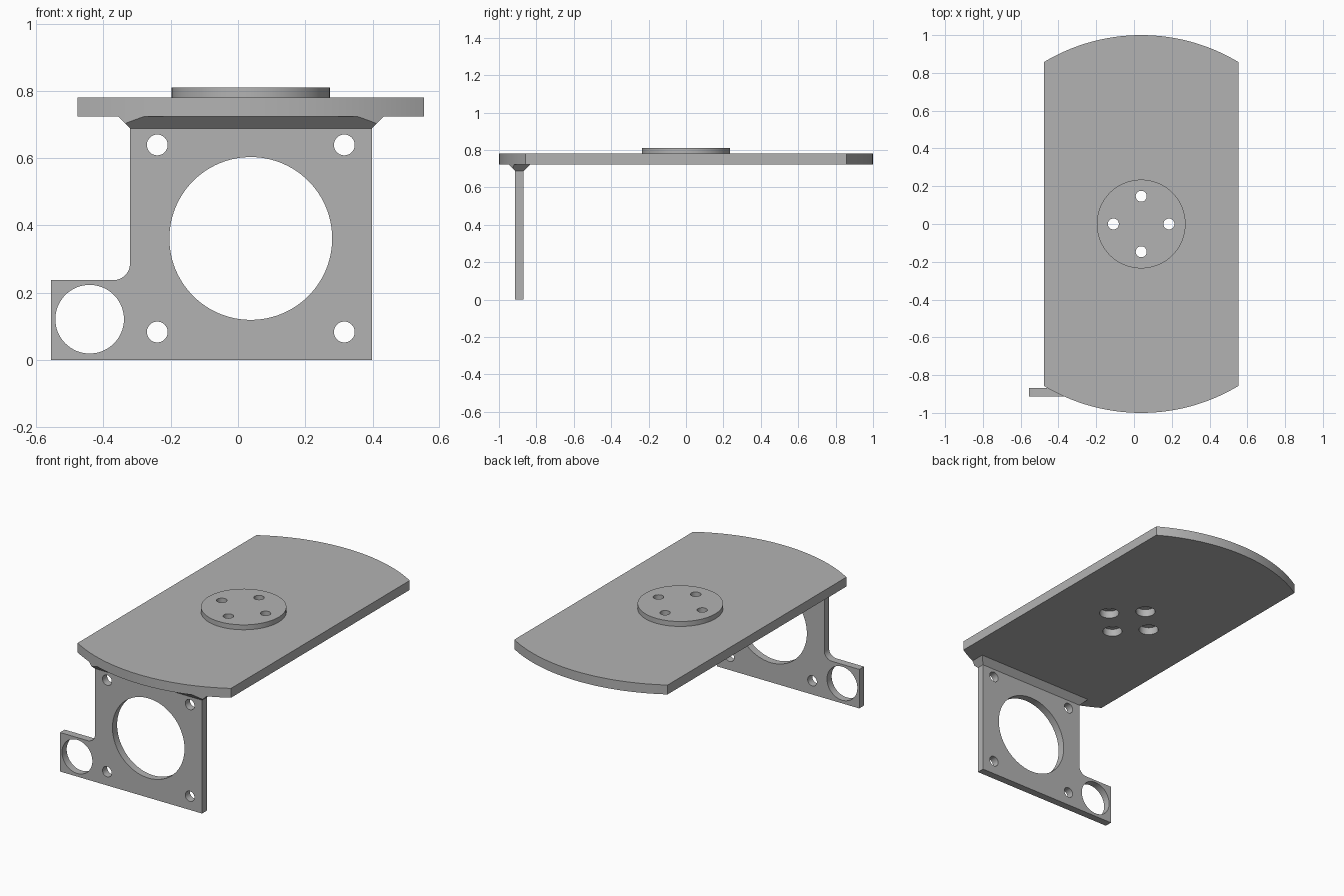
import bpy
import bmesh
import math

CX = 0.038                          # shared centre line of plate and bracket
PLATE_BOTTOM, PLATE_TOP, DISC_TOP = 0.723, 0.78, 0.81
FRONT, BACK = -0.913, -0.868        # bracket thickness along y
FLARE_Z = 0.688                     # where the bracket starts to flare

default = bpy.data.objects.get("Cube")
if default:
    bpy.data.objects.remove(default, do_unlink=True)

grey = bpy.data.materials.new("mid grey")
grey.use_nodes = True
colour = (0.45, 0.45, 0.45, 1)
grey.diffuse_color = colour
grey.node_tree.nodes["Principled BSDF"].inputs["Base Color"].default_value = colour


def loft(name, lower, upper):
    """Closed solid between two matching loops of points."""
    bm = bmesh.new()
    a = [bm.verts.new(p) for p in lower]
    b = [bm.verts.new(p) for p in upper]
    bm.faces.new(a)
    bm.faces.new(b)
    for i in range(len(a)):
        j = (i + 1) % len(a)
        bm.faces.new((a[i], a[j], b[j], b[i]))
    bmesh.ops.recalc_face_normals(bm, faces=bm.faces)
    mesh = bpy.data.meshes.new(name)
    bm.to_mesh(mesh)
    bm.free()
    mesh.materials.append(grey)
    obj = bpy.data.objects.new(name, mesh)
    bpy.context.collection.objects.link(obj)
    return obj


def arc(cx, cy, r, start, end, steps):
    return [(cx + r * math.cos(math.radians(start + (end - start) * i / steps)),
             cy + r * math.sin(math.radians(start + (end - start) * i / steps)))
            for i in range(steps + 1)]


def circle(cx, cy, r, sides=64):
    return arc(cx, cy, r, 0, 360, sides)[:-1]


def extrude_z(name, outline, z0, z1):
    return loft(name, [(x, y, z0) for x, y in outline], [(x, y, z1) for x, y in outline])


def extrude_y(name, outline, y0, y1):
    return loft(name, [(x, y0, z) for x, z in outline], [(x, y1, z) for x, z in outline])


def boolean(obj, cutters, operation="DIFFERENCE"):
    """Apply each cutter to the object's mesh."""
    for cutter in cutters:
        mod = obj.modifiers.new("cut", "BOOLEAN")
        mod.operation = operation
        mod.solver = "EXACT"
        mod.object = cutter
    depsgraph = bpy.context.evaluated_depsgraph_get()
    mesh = bpy.data.meshes.new_from_object(obj.evaluated_get(depsgraph))
    obj.modifiers.clear()
    obj.data = mesh


# Top plate: a disc with two straight sides
half_angle = math.degrees(math.acos(0.515))
outline = (arc(CX, 0, 1, half_angle, 180 - half_angle, 48)
           + arc(CX, 0, 1, 180 + half_angle, 360 - half_angle, 48))
plate = extrude_z("top_plate", outline, PLATE_BOTTOM, PLATE_TOP)

# Raised mounting disc
disc = extrude_z("mounting_disc", circle(CX, 0, 0.235, 96), PLATE_TOP, DISC_TOP)

# Four screw holes, counterbored from below
helpers = []
for i in range(4):
    a = i * math.pi / 2
    x, y = CX + 0.147 * math.cos(a), 0.147 * math.sin(a)
    helpers.append(extrude_z("screw_hole_cutter", circle(x, y, 0.029, 32), 0.6, 1))
    helpers.append(extrude_z("counterbore_cutter", circle(x, y, 0.055, 48),
                             0.6, PLATE_BOTTOM + 0.045))
boolean(plate, helpers)
boolean(disc, helpers[::2])

# Motor bracket with a side tab and a filleted inner corner
left, right, tab, tab_top, fillet = -0.321, 0.398, -0.556, 0.237, 0.05
profile = [(tab, 0), (right, 0), (right, FLARE_Z), (left, FLARE_Z)]
profile += arc(left - fillet, tab_top + fillet, fillet, 0, -90, 12)
profile += [(tab, tab_top)]
bracket = extrude_y("motor_bracket", profile, FRONT, BACK)

# Bracket openings: large bore, corner holes and tab hole
openings = [(CX, 0.361, 0.242, 96), (-0.441, 0.121, 0.102, 64)]
openings += [(CX + sx * 0.278, 0.361 + sz * 0.278, 0.031, 32)
             for sx in (-1, 1) for sz in (-1, 1)]
cutters = [extrude_y("bracket_hole_cutter", circle(x, z, r, n), FRONT - 0.1, BACK + 0.1)
           for x, z, r, n in openings]
boolean(bracket, cutters)
helpers += cutters


# Chamfered flare joining bracket to plate, trimmed to the plate outline
def rectangle(grow, z):
    x0, x1, y0, y1 = left - grow, right + grow, FRONT - grow, BACK + grow
    return [(x0, y0, z), (x1, y0, z), (x1, y1, z), (x0, y1, z)]


flare = loft("bracket_flare", rectangle(0, FLARE_Z),
             rectangle(PLATE_BOTTOM - FLARE_Z, PLATE_BOTTOM))
trim = extrude_z("flare_trimmer", outline, 0.5, 1)
boolean(flare, [trim], "INTERSECT")
helpers.append(trim)

for helper in helpers:
    bpy.data.objects.remove(helper, do_unlink=True)

# Smooth the round walls, keep the edges crisp
for obj in (plate, disc, bracket, flare):
    bpy.ops.object.select_all(action="DESELECT")
    obj.select_set(True)
    bpy.context.view_layer.objects.active = obj
    bpy.ops.object.shade_smooth_by_angle(angle=math.radians(30))
